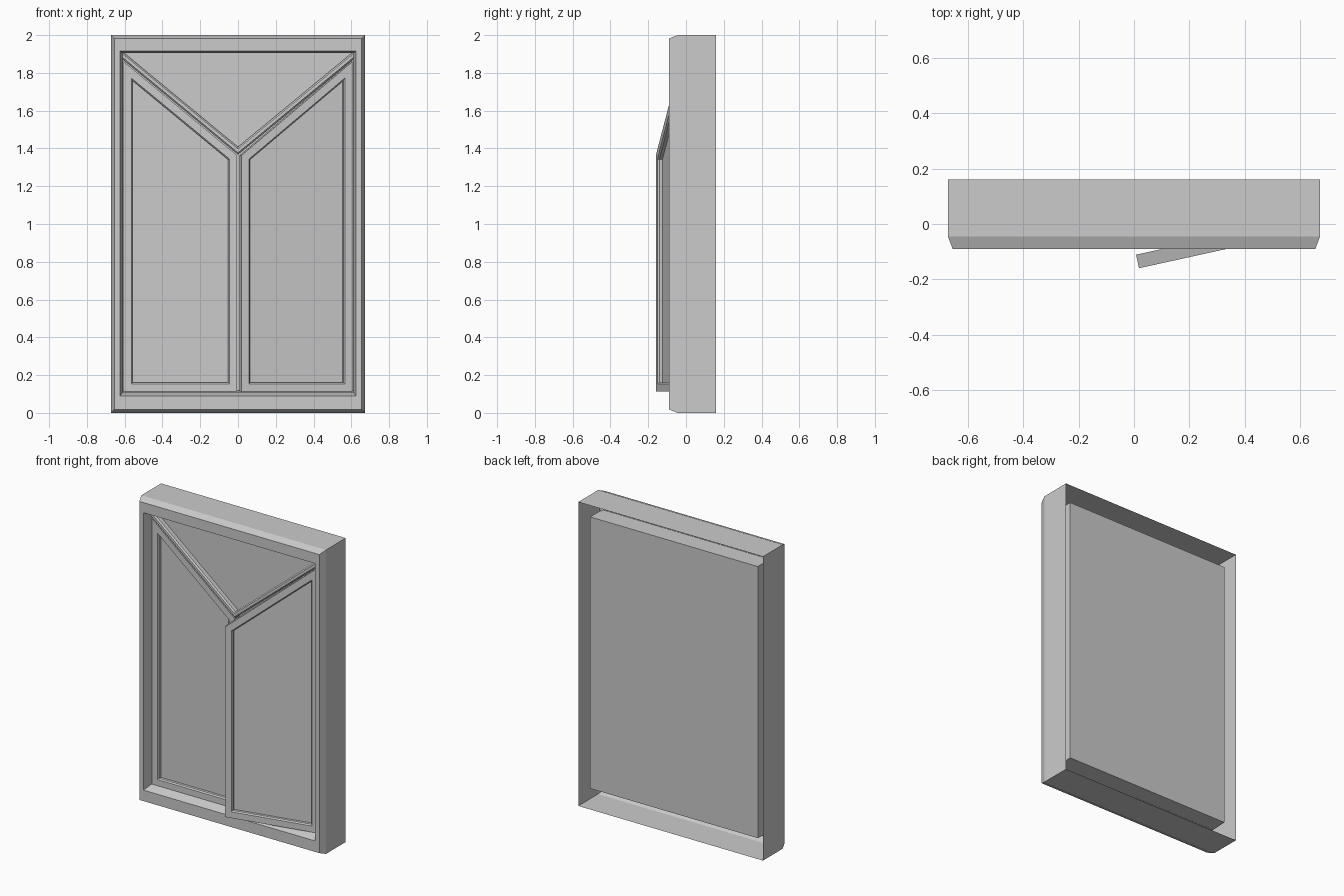
import bpy, bmesh, math
from mathutils import Matrix, Vector

if "Cube" in bpy.data.objects:
    bpy.data.objects.remove(bpy.data.objects["Cube"])


def inset(poly, d):
    """Offset a clockwise-or-not 2D outline inwards by d with mitred corners."""
    n = len(poly)
    area = sum(poly[i][0] * poly[(i + 1) % n][1] - poly[(i + 1) % n][0] * poly[i][1] for i in range(n))
    s = 1 if area > 0 else -1
    out = []
    for i in range(n):
        p = Vector(poly[i])
        a = (p - Vector(poly[i - 1])).normalized()
        b = (Vector(poly[(i + 1) % n]) - p).normalized()
        na, nb = Vector((-a.y, a.x)) * s, Vector((-b.y, b.x)) * s
        out.append(tuple(p + (na + nb) * (d / (1 + na.dot(nb)))))
    return out


def loft(name, loops, cap_start=False, cap_end=True):
    """Bridge a list of (xz outline, y) loops into one object."""
    bm = bmesh.new()
    rings = [[bm.verts.new((x, y, z)) for x, z in poly] for poly, y in loops]
    for r0, r1 in zip(rings, rings[1:]):
        n = len(r0)
        for i in range(n):
            j = (i + 1) % n
            bm.faces.new((r0[i], r0[j], r1[j], r1[i]))
    if cap_start:
        bm.faces.new(rings[0])
    if cap_end:
        bm.faces.new(rings[-1])
    bmesh.ops.recalc_face_normals(bm, faces=bm.faces)
    me = bpy.data.meshes.new(name)
    bm.to_mesh(me)
    bm.free()
    ob = bpy.data.objects.new(name, me)
    bpy.context.collection.objects.link(ob)
    return ob


def rect(hw, z0, z1):
    return [(-hw, z0), (hw, z0), (hw, z1), (-hw, z1)]


# outer frame: thin shell open at the back, with recessed box lining
loft("window_frame", [
    (rect(0.672, 0.0, 2.0), 0.16),
    (rect(0.672, 0.0, 2.0), -0.045),
    (rect(0.655, 0.018, 1.982), -0.09),
    (rect(0.625, 0.09, 1.915), -0.09),
    (rect(0.61, 0.11, 1.905), -0.03),
    (rect(0.61, 0.118, 1.905), 0.125),
])

# V-shaped transom bar
SLOPE, R = 0.825, 0.62
bar = [(-R, 1.408 + SLOPE * R), (-R, 1.367 + SLOPE * R), (0, 1.367),
       (R, 1.367 + SLOPE * R), (R, 1.408 + SLOPE * R), (0, 1.408)]
loft("transom_bar", [(bar, 0.02), (bar, -0.028), (inset(bar, 0.008), -0.037)], cap_start=True)

# fixed triangular pane above the bar
loft("top_pane", [([(-0.612, 1.907), (0, 1.39), (0.612, 1.907)], 0.0)])

# casement sashes with pane; right one swings open
FRONT, BACK, GLASS = -0.03, 0.02, -0.005


def sash(name, side):
    o = [(side * x, z) for x, z in
         ((0.004, 0.112), (0.606, 0.112), (0.606, 1.36 + SLOPE * 0.606), (0.004, 1.363))]
    return loft(name, [
        (inset(o, 0.048), GLASS), (inset(o, 0.048), BACK), (o, BACK), (o, FRONT),
        (inset(o, 0.041), FRONT), (inset(o, 0.048), FRONT + 0.008), (inset(o, 0.048), GLASS)])


sash("left_sash", -1)
right = sash("right_sash", 1)
hinge = Matrix.Translation((0.608, FRONT, 0))
right.data.transform(hinge @ Matrix.Rotation(math.radians(12.4), 4, 'Z') @ hinge.inverted())
